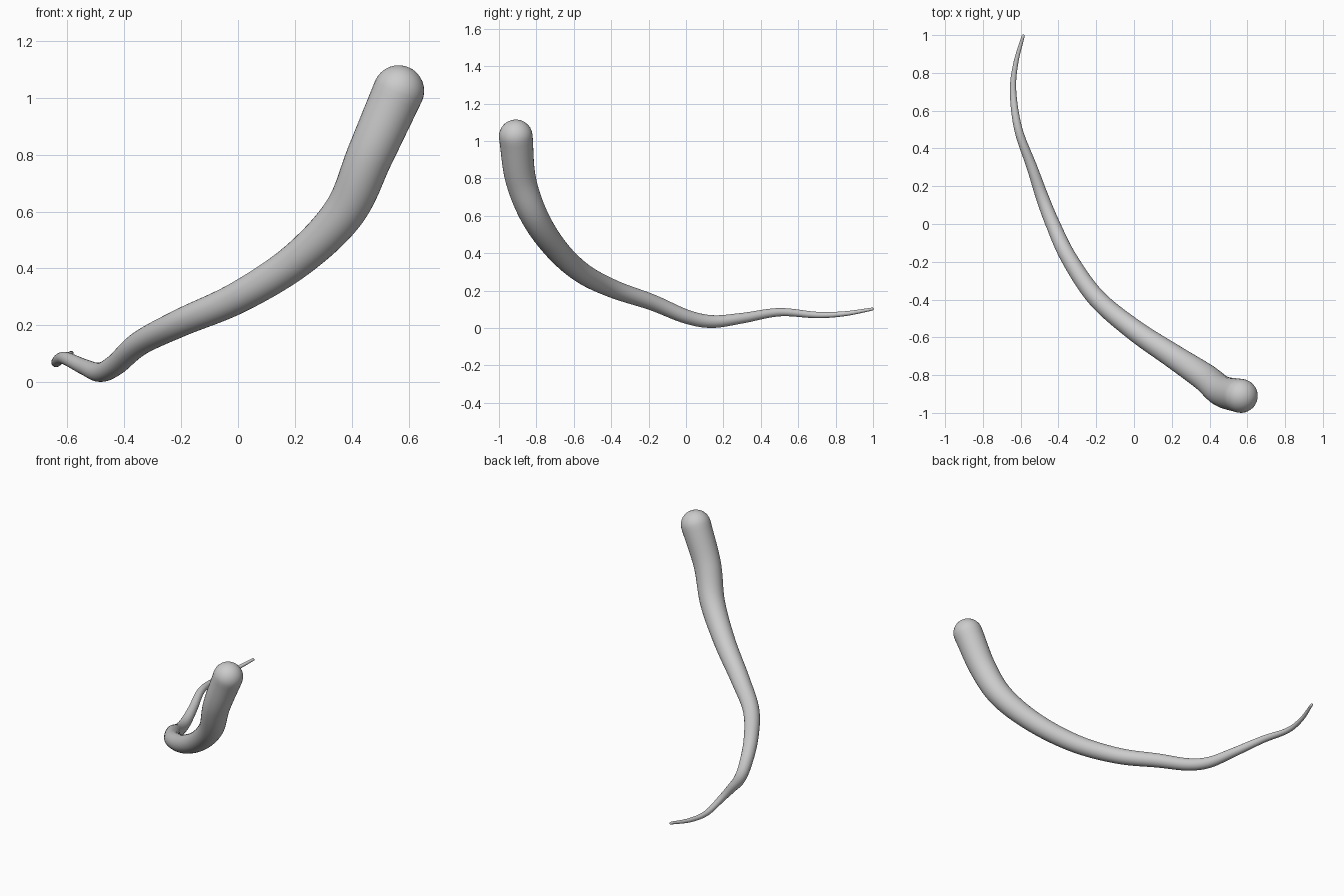
import bpy, bmesh, math
from mathutils import Vector

if "Cube" in bpy.data.objects:
    bpy.data.objects.remove(bpy.data.objects["Cube"])

# Centre line of the tapering strand: x, y, z, radius
PATH = [Vector(p) for p in (
    (0.565, -0.91, 1.025, 0.090),
    (0.465, -0.885, 0.80, 0.082),
    (0.375, -0.812, 0.60, 0.074),
    (0.208, -0.70, 0.43, 0.064),
    (0.0, -0.56, 0.298, 0.056),
    (-0.20, -0.39, 0.21, 0.049),
    (-0.345, -0.18, 0.137, 0.043),
    (-0.43, 0.0, 0.062, 0.038),
    (-0.485, 0.14, 0.035, 0.034),
    (-0.54, 0.30, 0.053, 0.028),
    (-0.612, 0.50, 0.085, 0.022),
    (-0.640, 0.70, 0.070, 0.017),
    (-0.626, 0.85, 0.077, 0.013),
    (-0.586, 0.998, 0.102, 0.008),
)]
SIDES, STEPS, CAP = 32, 10, 8


def spline(pts):
    """Smooth curve through all points (Catmull-Rom)."""
    p = [2 * pts[0] - pts[1]] + pts + [2 * pts[-1] - pts[-2]]
    out = []
    for i in range(1, len(p) - 2):
        a, b, c, d = p[i - 1:i + 3]
        for k in range(STEPS):
            t = k / STEPS
            out.append(0.5 * (2 * b + (c - a) * t + (2 * a - 5 * b + 4 * c - d) * t * t
                              + (3 * b - a - 3 * c + d) * t ** 3))
    return out + [pts[-1].copy()]


samples = spline(PATH)
centres = [s.to_3d() for s in samples]
tangents = [(centres[min(i + 1, len(centres) - 1)] - centres[max(i - 1, 0)]).normalized()
            for i in range(len(centres))]

# Rings: round cap, body, small round tip
rings = []
for k in range(1, CAP):
    a = k / CAP * math.pi / 2
    r = samples[0].w
    rings.append((centres[0] - tangents[0] * r * math.cos(a), tangents[0], r * math.sin(a)))
rings += [(c, t, s.w) for c, t, s in zip(centres, tangents, samples)]
rings.append((centres[-1] + tangents[-1] * 0.003, tangents[-1], 0.005))

bm = bmesh.new()
side = Vector((1, 0, 0))
loops = []
for c, t, r in rings:
    side = (side - t * side.dot(t)).normalized()
    up = t.cross(side)
    loops.append([bm.verts.new(c + r * (side * math.cos(a) + up * math.sin(a)))
                  for a in (2 * math.pi * j / SIDES for j in range(SIDES))])
for a, b in zip(loops, loops[1:]):
    for j in range(SIDES):
        k = (j + 1) % SIDES
        bm.faces.new((a[j], a[k], b[k], b[j]))

# Close both ends
poles = ((loops[0], centres[0] - tangents[0] * samples[0].w),
         (loops[-1], centres[-1] + tangents[-1] * 0.005))
for loop, point in poles:
    pole = bm.verts.new(point)
    for j in range(SIDES):
        bm.faces.new((loop[j], loop[(j + 1) % SIDES], pole))
bmesh.ops.recalc_face_normals(bm, faces=bm.faces)
for f in bm.faces:
    f.smooth = True

mesh = bpy.data.meshes.new("tapered_strand")
bm.to_mesh(mesh)
bm.free()
bpy.context.collection.objects.link(bpy.data.objects.new("tapered_strand", mesh))
